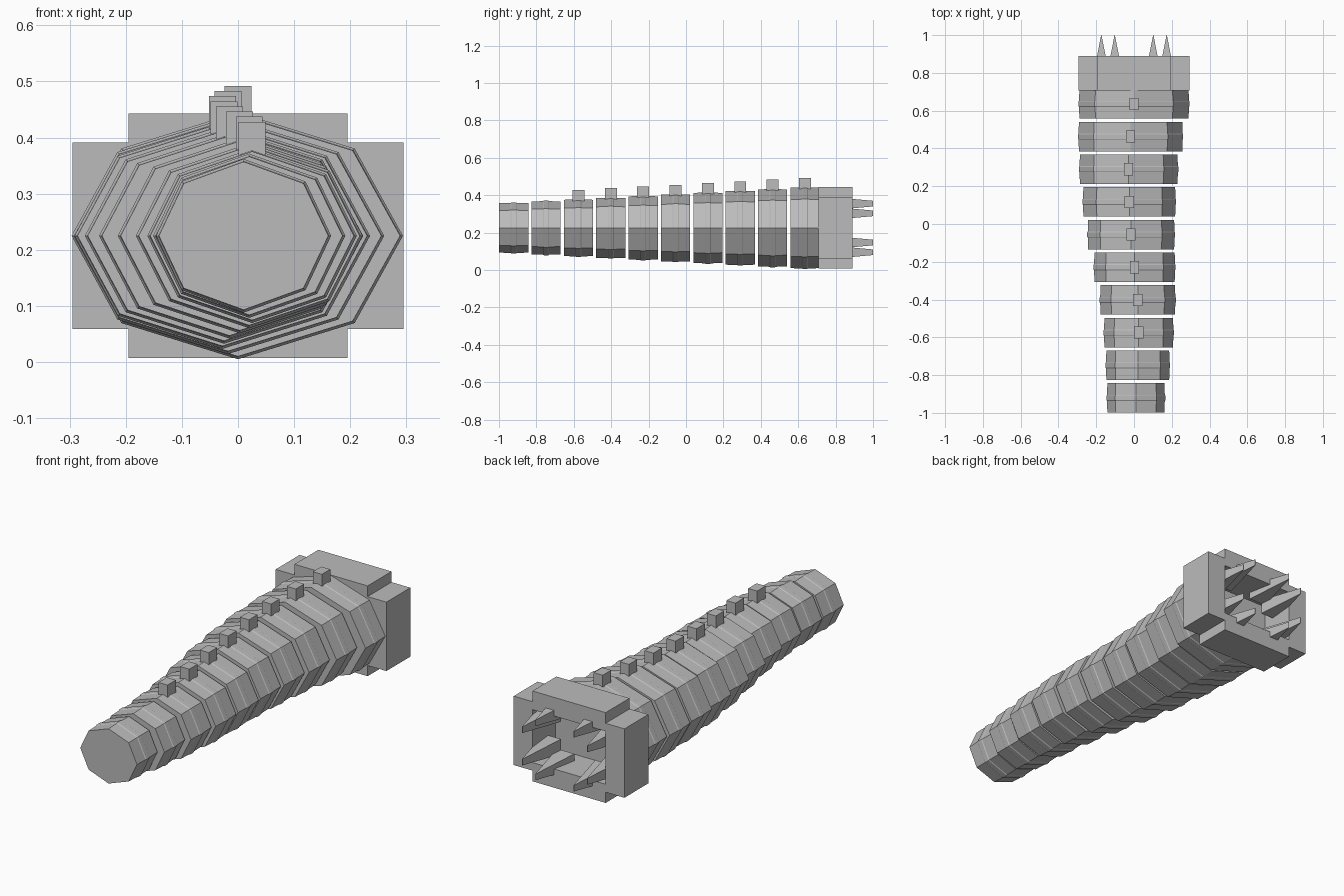
import bpy, bmesh, math

if "Cube" in bpy.data.objects:
    bpy.data.objects.remove(bpy.data.objects["Cube"])

MID_Z = 0.225
grey = bpy.data.materials.new("plain grey")
grey.diffuse_color = (0.5, 0.5, 0.5, 1)
grey.use_nodes = True
grey.node_tree.nodes["Principled BSDF"].inputs["Base Color"].default_value = grey.diffuse_color


def finish(name, bm):
    bmesh.ops.recalc_face_normals(bm, faces=bm.faces[:])
    mesh = bpy.data.meshes.new(name)
    bm.to_mesh(mesh)
    bm.free()
    mesh.materials.append(grey)
    obj = bpy.data.objects.new(name, mesh)
    bpy.context.collection.objects.link(obj)
    return obj


def loft(name, rings):
    """Capped tube through a list of point rings."""
    bm = bmesh.new()
    loops = [[bm.verts.new(p) for p in ring] for ring in rings]
    n = len(loops[0])
    for a, b in zip(loops, loops[1:]):
        for i in range(n):
            j = (i + 1) % n
            bm.faces.new((a[i], a[j], b[j], b[i]))
    bm.faces.new(loops[0])
    bm.faces.new(loops[-1])
    return finish(name, bm)


def octagon(x, y, rx, rz):
    return [(x + rx * math.cos(k * math.pi / 4), y,
             MID_Z + rz * math.sin(k * math.pi / 4)) for k in range(8)]


def rect(x, y, z, hx, hz):
    return [(x - hx, y, z - hz), (x + hx, y, z - hz),
            (x + hx, y, z + hz), (x - hx, y, z + hz)]


def box(name, x, y, z, hx, hy, hz):
    return loft(name, [rect(x, y - hy, z, hx, hz), rect(x, y + hy, z, hx, hz)])


# Body: ten separate octagonal segments on a gently winding line
sway = [0.01, 0.02, 0.025, 0.02, 0.003, -0.015, -0.025, -0.028, -0.018, 0.0]
for i, x in enumerate(sway):
    t = i / 9
    y = -0.921 + 1.557 * t
    rx, rz = 0.155 + 0.138 * t, 0.136 + 0.083 * t
    # low rib around the middle of each segment
    profile = [(-0.078, -0.004), (-0.016, -0.002), (-0.012, 0.001),
               (0.012, 0.001), (0.016, -0.002), (0.078, -0.004)]
    loft(f"body_segment_{i + 1}",
         [octagon(x, y + dy, rx + dr, rz + dr) for dy, dr in profile])
    # Back nubs on all but the two smallest segments
    if i >= 2:
        top = 0.428 + 0.064 * (i - 2) / 7
        box(f"back_nub_{i + 1}", x, y, top - 0.03, 0.024, 0.032, 0.03)

# Mouth: four slabs around a deep opening
for s, side in ((-1, "left"), (1, "right")):
    box(f"mouth_slab_{side}", s * 0.245, 0.799, MID_Z, 0.05, 0.091, 0.166)
for s, side in ((-1, "bottom"), (1, "top")):
    box(f"mouth_slab_{side}", 0, 0.799, MID_Z + s * 0.1725, 0.195, 0.091, 0.045)

# Teeth: wedges pointing out of the opening, two per slab
for sx in (-1, 1):
    for sz in (-1, 1):
        for x, dz, kind in ((0.102, 0.13, "outer"), (0.173, 0.078, "side")):
            z = MID_Z + sz * dz
            loft(f"tooth_{kind}_{sx}_{sz}",
                 [rect(sx * x, 0.77, z, 0.046, 0.036),
                  rect(sx * x, 1.0, z, 0.001, 0.015)])
